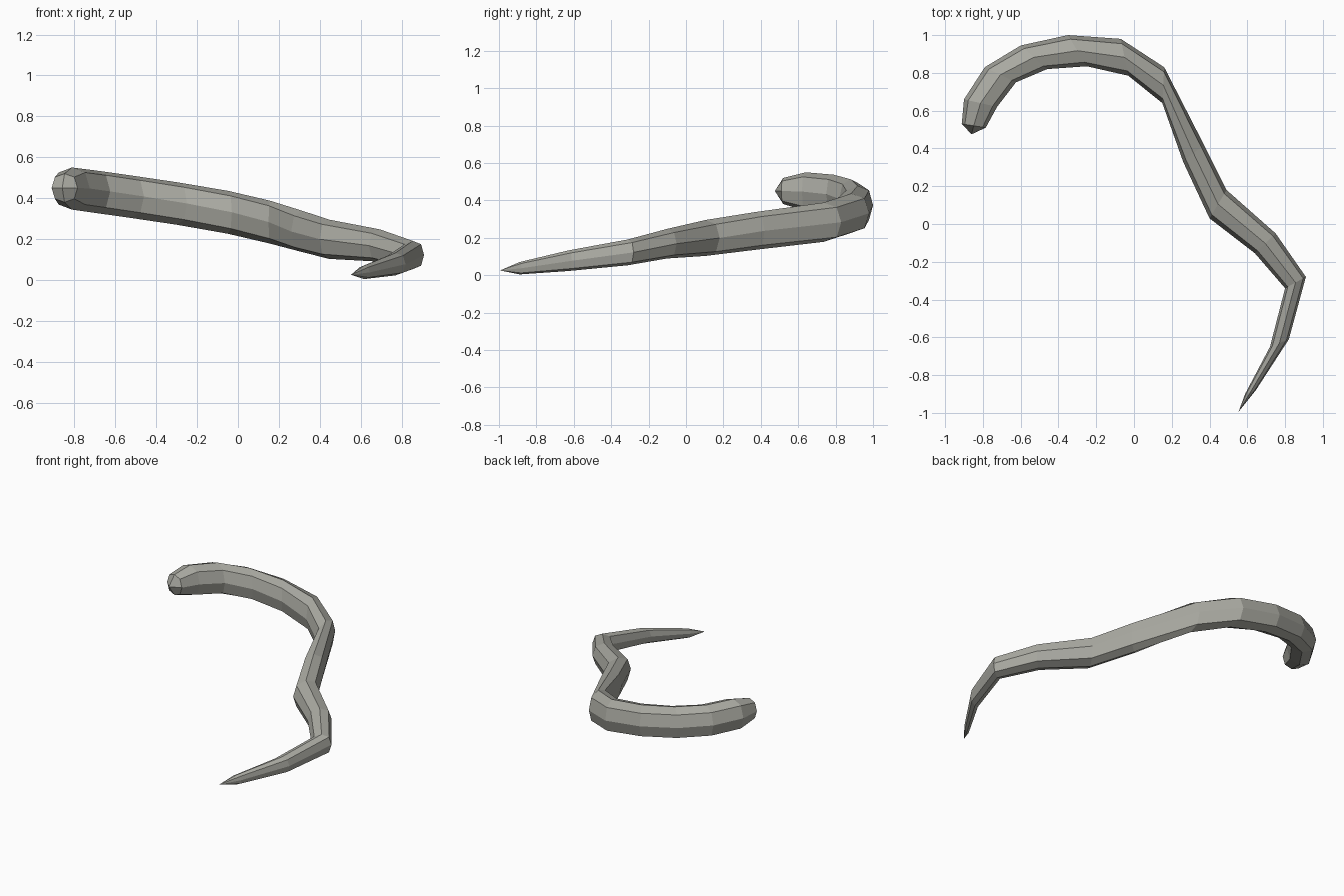
import bpy, bmesh
from mathutils import Vector

if "Cube" in bpy.data.objects:
    bpy.data.objects.remove(bpy.data.objects["Cube"])

# Path rings: outer x,y / inner x,y / centre height / half height
RINGS = [
    (-.912, .53, -.785, .51, .45, .07),
    (-.90, .66, -.725, .62, .447, .103),
    (-.79, .83, -.625, .75, .433, .104),
    (-.60, .945, -.46, .82, .408, .104),
    (-.35, 1.0, -.25, .835, .374, .104),
    (-.07, .98, -.03, .785, .331, .105),
    (.16, .83, .15, .64, .283, .105),
    (.37, .42, .26, .33, .237, .101),
    (.49, .18, .40, .03, .199, .096),
    (.75, -.05, .64, -.155, .168, .079),
    (.91, -.28, .80, -.34, .122, .069),
    (.82, -.61, .72, -.65, .077, .055),
    (.645, -.88, .588, -.90, .037, .033),
]
# Eight-sided section with flattened flanks
SECTION = [(1, 0), (.74, .76), (0, 1), (-.74, .76),
           (-1, 0), (-.74, -.76), (0, -1), (.74, -.76)]

bm = bmesh.new()
loops = []
for ox, oy, ix, iy, z, h in RINGS:
    centre = Vector(((ox + ix) / 2, (oy + iy) / 2, z))
    half = Vector(((ox - ix) / 2, (oy - iy) / 2, 0))
    loops.append([bm.verts.new(centre + half * u + Vector((0, 0, h * v)))
                  for u, v in SECTION])

# Body skin
for a, b in zip(loops, loops[1:]):
    for i in range(8):
        j = (i + 1) % 8
        bm.faces.new((a[i], a[j], b[j], b[i]))

# Blunt end: four quads around a centre point
end = bm.verts.new((-.86, .475, .45))
for i in (0, 2, 4, 6):
    bm.faces.new((end, loops[0][i], loops[0][i + 1], loops[0][(i + 2) % 8]))

# Pointed tail tip
tip = bm.verts.new((.553, -.995, .025))
for i in range(8):
    bm.faces.new((tip, loops[-1][i], loops[-1][(i + 1) % 8]))

bmesh.ops.recalc_face_normals(bm, faces=bm.faces)
mesh = bpy.data.meshes.new("curved_tail")
bm.to_mesh(mesh)
bm.free()

# Single flat colour
grey = bpy.data.materials.new("warm grey")
grey.diffuse_color = (.40, .40, .36, 1)
grey.use_nodes = True
grey.node_tree.nodes["Principled BSDF"].inputs["Base Color"].default_value = grey.diffuse_color
mesh.materials.append(grey)
bpy.context.collection.objects.link(bpy.data.objects.new("curved_tail", mesh))
